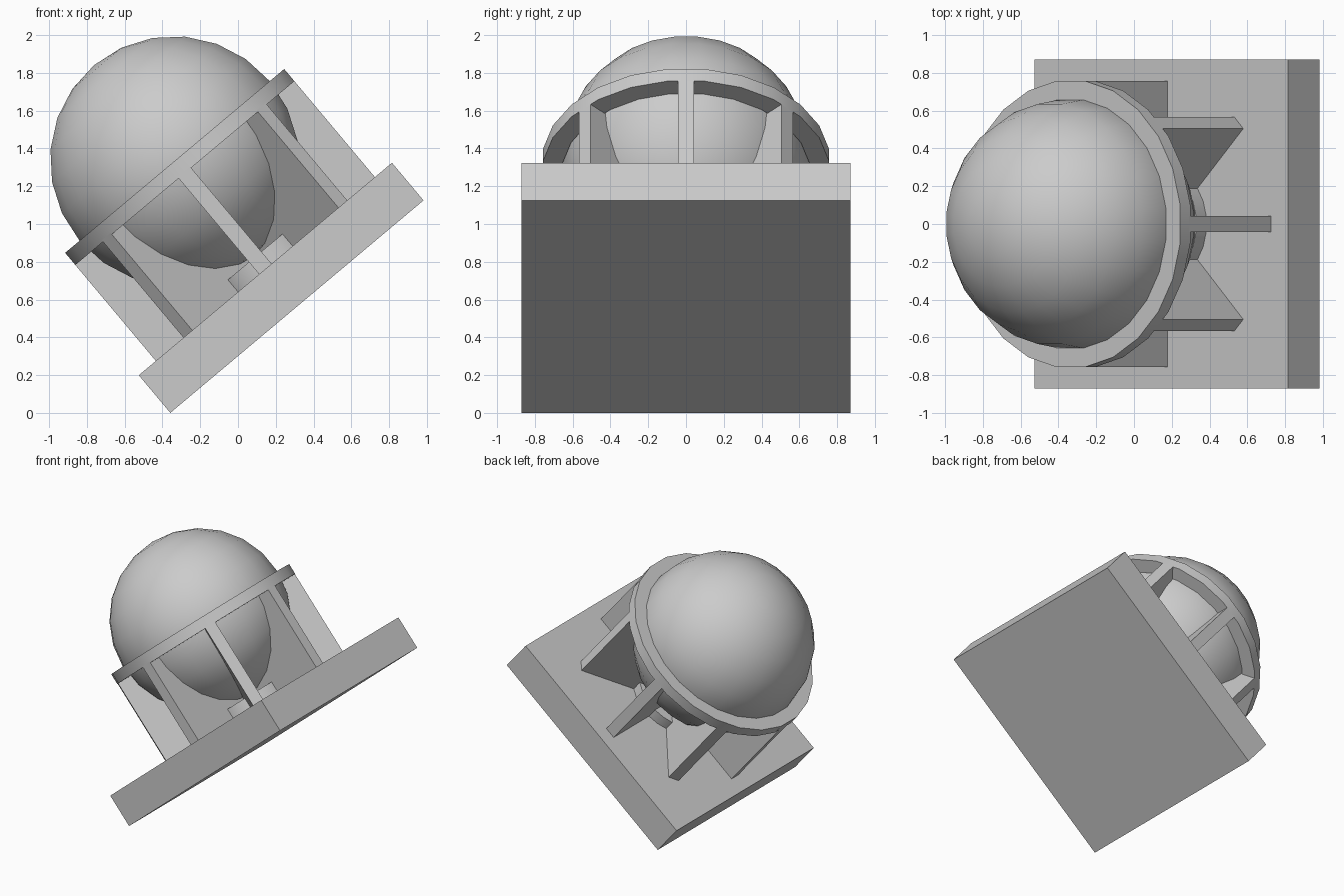
import bpy
import bmesh
import math
from mathutils import Matrix

default = bpy.data.objects.get("Cube")
if default:
    bpy.data.objects.remove(default, do_unlink=True)

grey = bpy.data.materials.new("light grey")
grey.use_nodes = True
COLOUR = (0.6, 0.6, 0.6, 1)
grey.diffuse_color = COLOUR
grey.node_tree.nodes["Principled BSDF"].inputs["Base Color"].default_value = COLOUR

# Whole stand is built upright, then leaned over by this transform
TILT = Matrix.Translation((0.312, 0, 0.5625)) @ Matrix.Rotation(math.radians(-40), 4, "Y")

SIDES = 24
HALF_STEP = Matrix.Rotation(math.pi / SIDES, 4, "Z")
BASE_TOP = 0.26
RIM_TOP = 1.007
PLATE = 0.084
RIM_RADIUS = 0.757
BALL_RADIUS = 0.663


def finish(bm, name, smooth=False):
    bmesh.ops.recalc_face_normals(bm, faces=bm.faces)
    bm.transform(TILT)
    mesh = bpy.data.meshes.new(name)
    bm.to_mesh(mesh)
    bm.free()
    mesh.materials.append(grey)
    obj = bpy.data.objects.new(name, mesh)
    bpy.context.collection.objects.link(obj)
    if smooth:
        bpy.ops.object.select_all(action="DESELECT")
        obj.select_set(True)
        bpy.context.view_layer.objects.active = obj
        bpy.ops.object.shade_smooth_by_angle(angle=math.radians(30))
    return obj


def box(name, low, high, turn=0):
    bm = bmesh.new()
    bmesh.ops.create_cube(bm, size=1)
    for v in bm.verts:
        v.co = [b if c > 0 else a for c, a, b in zip(v.co, low, high)]
    bm.transform(Matrix.Rotation(turn, 4, "Z"))
    return finish(bm, name)


def lathe(name, profile):
    """Spin a closed radius/height profile into a ring."""
    bm = bmesh.new()
    loops = []
    for i in range(SIDES):
        a = math.tau * (i + 0.5) / SIDES
        loops.append([bm.verts.new((r * math.cos(a), r * math.sin(a), z)) for r, z in profile])
    n = len(profile)
    for i in range(SIDES):
        here, after = loops[i], loops[(i + 1) % SIDES]
        for j in range(n):
            k = (j + 1) % n
            bm.faces.new((here[j], after[j], after[k], here[k]))
    return finish(bm, name, smooth=True)


# Square base slab
box("base", (-0.875, -0.87, 0), (0.875, 0.87, BASE_TOP))

# Eight radial fins that cradle the ball
for i in range(8):
    box(f"fin_{i + 1}", (0.1, -0.043, BASE_TOP - 0.01),
        (RIM_RADIUS, 0.043, RIM_TOP - PLATE + 0.01), i * math.tau / 8)

# Upper rim around the ball's equator
outer = RIM_RADIUS / math.cos(math.pi / SIDES)
inner = BALL_RADIUS - 0.005
lathe("upper_rim", [(inner, RIM_TOP - PLATE), (outer, RIM_TOP - PLATE),
                    (outer, RIM_TOP), (inner, RIM_TOP)])

# Small disc under the ball
bm = bmesh.new()
bmesh.ops.create_cone(bm, cap_ends=True, segments=SIDES, radius1=0.313, radius2=0.313,
                      depth=PLATE, matrix=Matrix.Translation((0, 0, BASE_TOP + PLATE / 2)) @ HALF_STEP)
finish(bm, "lower_disc", smooth=True)

# Ball
bm = bmesh.new()
bmesh.ops.create_uvsphere(bm, u_segments=SIDES, v_segments=SIDES // 2, radius=BALL_RADIUS,
                          matrix=Matrix.Translation((0, 0, RIM_TOP)) @ HALF_STEP)
finish(bm, "ball", smooth=True)
